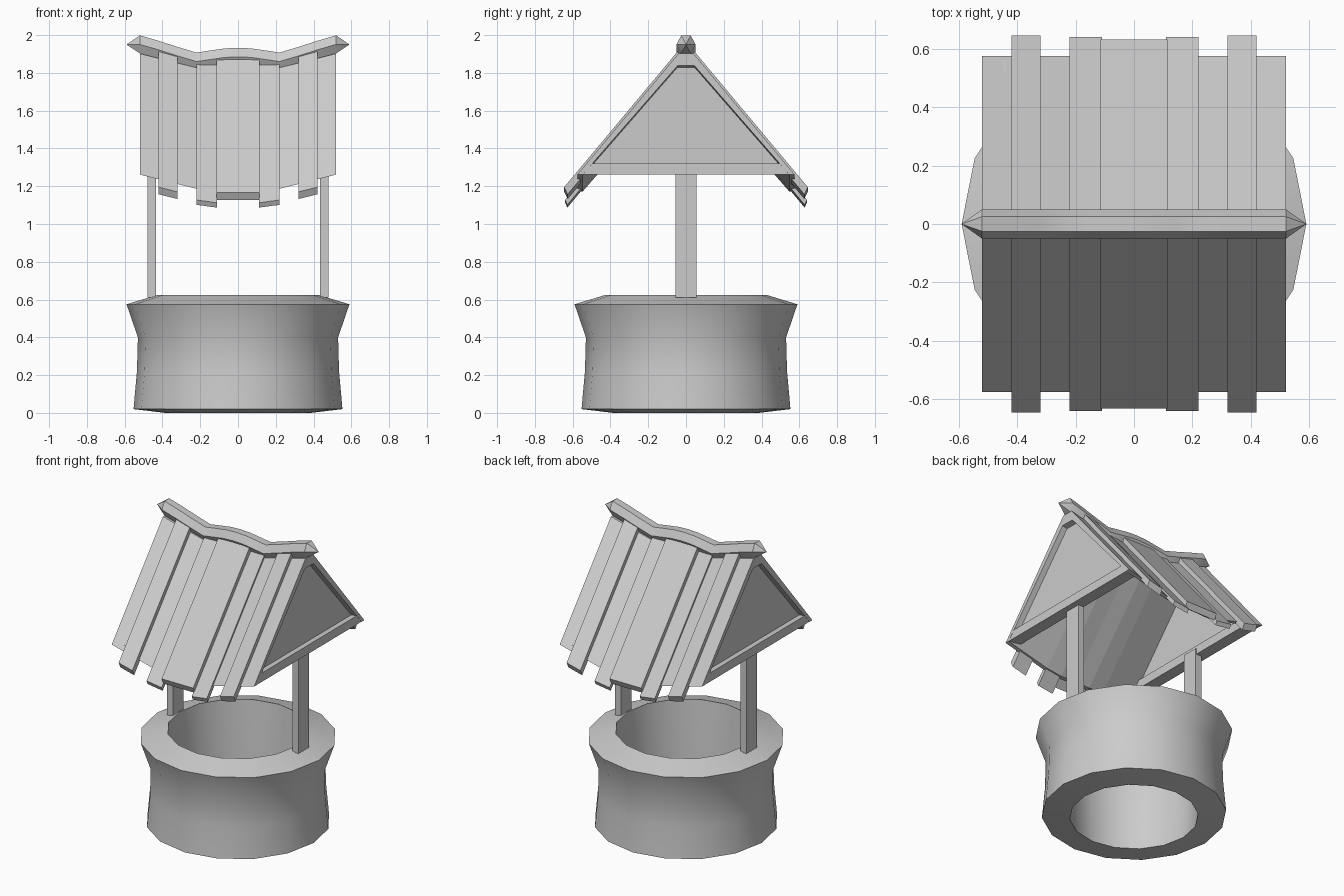
import bpy, math

if "Cube" in bpy.data.objects:
    bpy.data.objects.remove(bpy.data.objects["Cube"])

def make(name, verts, faces, smooth=None):
    me = bpy.data.meshes.new(name)
    me.from_pydata(verts, [], faces)
    ob = bpy.data.objects.new(name, me)
    bpy.context.collection.objects.link(ob)
    bpy.ops.object.select_all(action='DESELECT')
    ob.select_set(True)
    bpy.context.view_layer.objects.active = ob
    bpy.ops.object.mode_set(mode='EDIT')
    bpy.ops.mesh.select_all(action='SELECT')
    bpy.ops.mesh.normals_make_consistent(inside=False)
    bpy.ops.object.mode_set(mode='OBJECT')
    if smooth:
        bpy.ops.object.shade_smooth_by_angle(angle=math.radians(smooth))
    return ob

def loft(name, rings, closed=False, smooth=None):
    """Skin equal-sized rings; cap the ends unless the path is closed."""
    n, m = len(rings[0]), len(rings)
    faces = [(i * n + j, i * n + (j + 1) % n,
              (i + 1) % m * n + (j + 1) % n, (i + 1) % m * n + j)
             for i in range(m if closed else m - 1) for j in range(n)]
    if not closed:
        faces += [tuple(range(n)), tuple(range((m - 1) * n, m * n))]
    return make(name, [v for r in rings for v in r], faces, smooth)

def prism(name, yz, x0, x1):
    return loft(name, [[(x, y, z) for y, z in yz] for x in (x0, x1)])

# stone ring: lathed closed profile, 16 sides
profile = [(.385, 0), (.553, .02), (.535, .22), (.53, .40),
           (.59, .575), (.425, .625), (.40, .30)]
rings = [[(r * math.cos(a * math.pi / 8), r * math.sin(a * math.pi / 8), z)
          for a in range(16)] for r, z in profile]
loft("well_ring", rings, closed=True, smooth=30)

# sagging roof height, relative to the gable ends
SAG = [(0, -.085), (.11, -.09), (.22, -.075), (.32, -.05), (.42, -.025), (.52, 0)]
def sag(x):
    x = abs(x)
    for (a, p), (b, q) in zip(SAG, SAG[1:]):
        if x <= b:
            return p + (q - p) * (x - a) / (b - a)
    return 0

SLOPE = .64 / .535
def roof_z(y):
    return 1.262 + (.575 - y) * SLOPE

# roof shell
shell = [(-.575, 1.262), (-.04, 1.902), (.04, 1.902), (.575, 1.262),
         (.547, 1.262), (.045, 1.838), (-.045, 1.838), (-.547, 1.262)]
xs = [-x for x, _ in reversed(SAG)] + [x for x, _ in SAG[1:]]
loft("roof_shell", [[(x, y, z + sag(x)) for y, z in shell] for x in xs])

# roof boards running from ridge to eave
def board(name, x0, x1, eave, top, bottom, level=None):
    for side, tag in ((-1, "front"), (1, "back")):
        rows = []
        for x in (x0, x1):
            s = sag(x) if level is None else level
            d = (top - bottom) * .3
            rows.append([(x, side * .03, roof_z(.03) + s + bottom),
                         (x, side * .03, roof_z(.03) + s + top),
                         (x, side * eave, roof_z(eave) + s + top),
                         (x, side * (eave - d), roof_z(eave) + s + top - .038
                          if top > .03 else roof_z(eave - d) + s + bottom)])
        loft(name + "_" + tag, rows)

for s, tag in ((-1, "left"), (1, "right")):
    board("thick_board_" + tag, s * .32, s * .42, .645, .042, -.02)
    board("thin_board_" + tag, s * .11, s * .22, .64, .018, -.022)
board("middle_board", -.115, .115, .632, .055, -.005, level=-.083)

# gable panels, bottom rails and posts on both ends
for s, tag in ((-1, "left"), (1, "right")):
    prism("gable_panel_" + tag,
          [(-.55, 1.27), (-.043, 1.855), (.043, 1.855), (.55, 1.27)], s * .46, s * .485)
    prism("gable_rail_" + tag,
          [(-.56, 1.262), (-.51, 1.32), (.51, 1.32), (.56, 1.262)], s * .44, s * .519)
    prism("post_" + tag,
          [(-.055, .61), (-.055, 1.3), (.055, 1.3), (.055, .61)], s * .435, s * .48)

# wavy ridge beam with pointed ends
half = [(.59, 1.95, .002), (.52, 1.951, 1), (.42, 1.922, 1), (.32, 1.89, 1),
        (.22, 1.86, 1), (.14, 1.872, 1), (.07, 1.882, 1)]
path = [(-x, z, k) for x, z, k in half] + [(0, 1.885, 1)] + half[::-1]
hexa = [(math.cos(a * math.pi / 3) * .05, math.sin(a * math.pi / 3) * .055)
        for a in range(6)]
loft("ridge_beam", [[(x, k * y, z + k * h) for y, h in hexa] for x, z, k in path],
     smooth=35)
